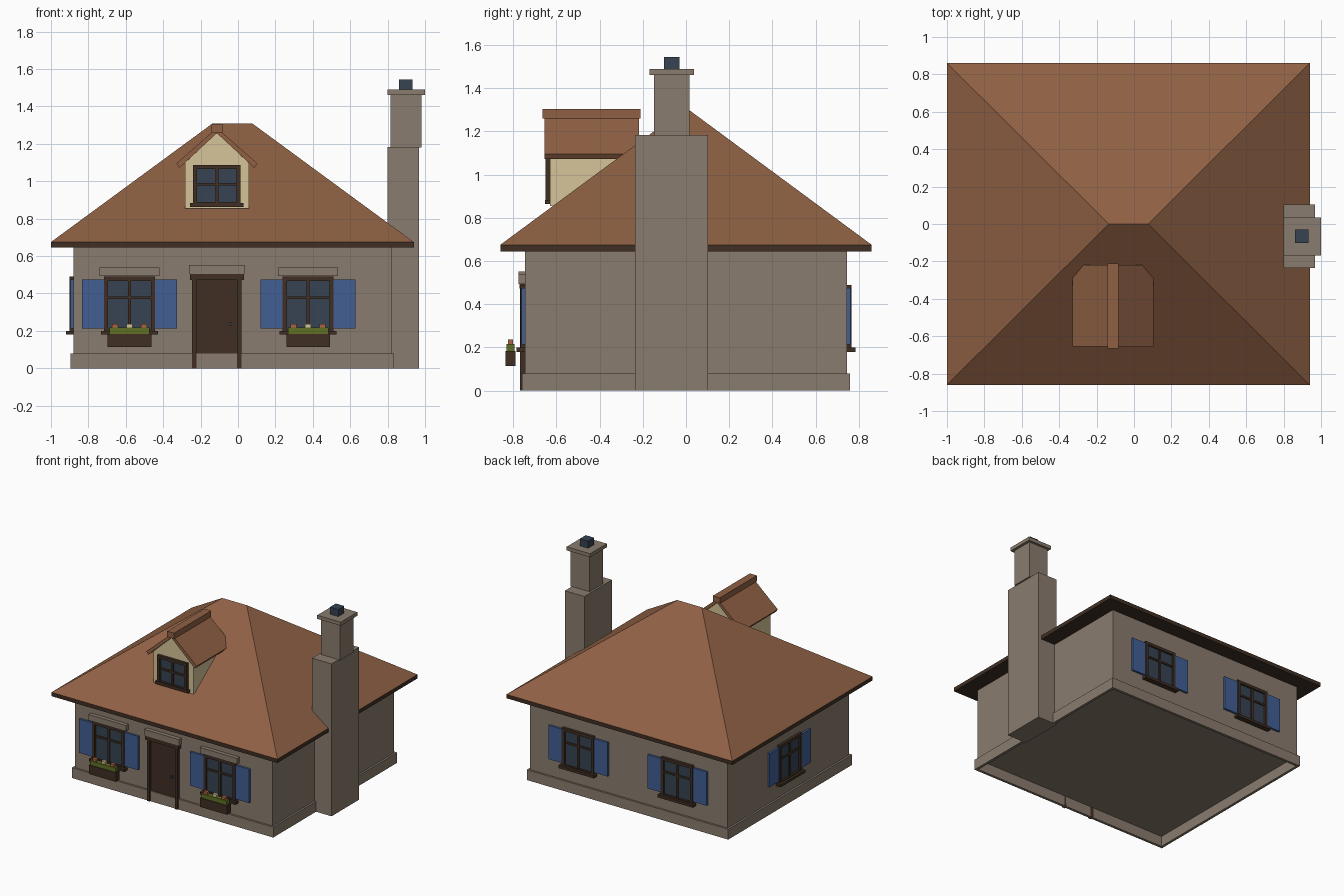
import bpy, bmesh

if "Cube" in bpy.data.objects:
    bpy.data.objects.remove(bpy.data.objects["Cube"])

# ---------- materials ----------
def mat(name, r, g, b):
    lin = [((c / 255 + 0.055) / 1.055) ** 2.4 if c > 10 else c / 3295 for c in (r, g, b)]
    m = bpy.data.materials.new(name)
    m.diffuse_color = (*lin, 1)
    m.use_nodes = True
    m.node_tree.nodes["Principled BSDF"].inputs["Base Color"].default_value = m.diffuse_color
    return m

STONE = mat("stone", 138, 124, 110)
ROOF = mat("roof_tile", 143, 96, 68)
WOOD = mat("dark_wood", 64, 47, 36)
GLASS = mat("slate_glass", 54, 68, 82)
BLUE = mat("shutter_blue", 66, 94, 148)
CREAM = mat("cream_plaster", 214, 197, 152)
GREEN = mat("leaf_green", 96, 112, 34)
CLAY = mat("flower_clay", 176, 100, 66)

# ---------- helpers ----------
def finish(name, bm, m):
    bmesh.ops.recalc_face_normals(bm, faces=bm.faces)
    me = bpy.data.meshes.new(name)
    bm.to_mesh(me)
    bm.free()
    me.materials.append(m)
    ob = bpy.data.objects.new(name, me)
    bpy.context.collection.objects.link(ob)
    return ob

def boxes(name, m, items, place=lambda x, y, z: (x, y, z)):
    """One object of boxes, each (x0, x1, y0, y1, z0, z1), mapped by place."""
    bm = bmesh.new()
    for x0, x1, y0, y1, z0, z1 in items:
        for v in bmesh.ops.create_cube(bm, size=1)["verts"]:
            c = v.co
            v.co = place(x1 if c.x > 0 else x0, y1 if c.y > 0 else y0, z1 if c.z > 0 else z0)
    return finish(name, bm, m)

def extrude_y(name, m, pts, y0, y1):
    """Extrude an x-z outline along y."""
    bm = bmesh.new()
    f = bm.faces.new([bm.verts.new((x, y0, z)) for x, z in pts])
    r = bmesh.ops.extrude_face_region(bm, geom=[f])
    for v in r["geom"]:
        if isinstance(v, bmesh.types.BMVert):
            v.co.y = y1
    return finish(name, bm, m)

# wall frames: u along the wall, d outward, z up
def front(cx, y=-0.745):
    return lambda u, d, z: (cx + u, y - d, z)

def back(cx):
    return lambda u, d, z: (cx - u, 0.745 + d, z)

def left(cy):
    return lambda u, d, z: (-0.88 - d, cy - u, z)

def window(name, place, w, z0, z1, bar_z, sill):
    t = 0.022
    boxes(name + "_glass", GLASS, [(-w + 0.01, w - 0.01, -0.005, 0.006, z0, z1 - 0.01)], place)
    boxes(name + "_frame", WOOD, [
        (-w, -w + t, -0.005, 0.021, z0, z1), (w - t, w, -0.005, 0.021, z0, z1),
        (-w + t, w - t, -0.005, 0.021, z1 - t, z1), (-w + t, w - t, -0.005, 0.021, z0, z0 + t),
        (-0.008, 0.008, 0, 0.016, z0, z1 - 0.01),
        (-w + t, w - t, 0, 0.015, bar_z - 0.007, bar_z + 0.007)], place)
    boxes(name + "_sill", WOOD, [(-w - 0.016, w + 0.016, -0.005, sill, z0 - 0.005, z0 + 0.015)], place)

def house_window(name, place):
    window(name, place, 0.136, 0.185, 0.49, 0.378, 0.04)
    boxes(name + "_shutters", BLUE, [(s * 0.136, s * 0.254, -0.005, 0.016, 0.213, 0.475)
                                     for s in (-1, 1)], place)

# ---------- walls and plinth ----------
boxes("walls", STONE, [(-0.88, 0.82, -0.745, 0.745, 0.08, 0.655)])
boxes("plinth", STONE, [
    (-0.895, 0.835, -0.76, -0.74, 0, 0.08), (-0.895, 0.835, 0.74, 0.76, 0, 0.08),
    (-0.895, -0.875, -0.74, 0.74, 0, 0.08), (0.815, 0.835, -0.74, 0.74, 0, 0.08)])

# ---------- hipped roof with dark eave board ----------
boxes("eave_board", WOOD, [(-1.0, 0.94, -0.86, 0.86, 0.645, 0.675)])
bm = bmesh.new()
e = [bm.verts.new(p) for p in ((-1, -0.86, 0.675), (0.94, -0.86, 0.675),
                               (0.94, 0.86, 0.675), (-1, 0.86, 0.675))]
a, b = bm.verts.new((-0.135, 0, 1.31)), bm.verts.new((0.075, 0, 1.31))
for f in ((e[0], e[1], b, a), (e[1], e[2], b), (e[2], e[3], a, b), (e[3], e[0], a), e[::-1]):
    bm.faces.new(f)
finish("hip_roof", bm, ROOF)

# ---------- chimney ----------
boxes("chimney_base", STONE, [(0.80, 0.968, -0.235, 0.103, 0, 1.183)])
boxes("chimney_stack", STONE, [(0.815, 0.98, -0.148, 0.017, 1.18, 1.466)])
boxes("chimney_cap", STONE, [(0.798, 1.0, -0.168, 0.036, 1.462, 1.49)])
boxes("chimney_pot", GLASS, [(0.862, 0.933, -0.102, -0.03, 1.485, 1.545)])

# ---------- windows ----------
for i, cx in enumerate((-0.58, 0.375)):
    p = front(cx)
    n = f"front_window_{i + 1}"
    house_window(n, p)
    boxes(n + "_lintel", STONE, [(-0.16, 0.16, -0.005, 0.03, 0.494, 0.54)], p)
    boxes(n + "_flower_box", WOOD, [(-0.117, 0.117, 0.045, 0.09, 0.113, 0.183)], p)
    boxes(n + "_leaves", GREEN, [(-0.108, 0.108, 0.05, 0.085, 0.18, 0.217)], p)
    boxes(n + "_clay_flowers", CLAY, [(u - 0.016, u + 0.016, 0.055, 0.08, 0.212, 0.237)
                                      for u in (-0.077, 0.077)], p)
    boxes(n + "_cream_flower", CREAM, [(-0.016, 0.016, 0.055, 0.08, 0.212, 0.237)], p)
for i, cx in enumerate((-0.455, 0.395)):
    house_window(f"back_window_{i + 1}", back(cx))
house_window("left_window", left(0))

# ---------- front door ----------
p = front(-0.113)
boxes("door_panel", WOOD, [(-0.11, 0.11, -0.005, 0.008, 0.03, 0.48)], p)
boxes("door_frame", WOOD, [(-0.132, -0.108, -0.005, 0.023, 0, 0.475),
                           (0.108, 0.132, -0.005, 0.023, 0, 0.475),
                           (-0.144, 0.144, -0.005, 0.027, 0.473, 0.504)], p)
boxes("door_lintel", STONE, [(-0.148, 0.148, -0.005, 0.03, 0.504, 0.552)], p)
boxes("door_knob", GLASS, [(0.066, 0.08, 0.005, 0.02, 0.225, 0.245)], p)

# ---------- dormer ----------
dx = -0.113
extrude_y("dormer_body", CREAM, [(dx - 0.171, 0.855), (dx + 0.171, 0.855), (dx + 0.171, 1.098),
                                 (dx, 1.258), (dx - 0.171, 1.098)], -0.63, -0.24)
half = [(0.217, 1.095), (0.2, 1.072)]
extrude_y("dormer_roof", ROOF, [(dx, 1.285)] + [(dx + x, z) for x, z in half] + [(dx, 1.257)]
          + [(dx - x, z) for x, z in half[::-1]], -0.655, -0.218)
boxes("dormer_ridge", ROOF, [(dx - 0.03, dx + 0.03, -0.665, -0.21, 1.26, 1.305)])
window("dormer_window", front(dx, -0.63), 0.127, 0.868, 1.088, 0.985, 0.024)
